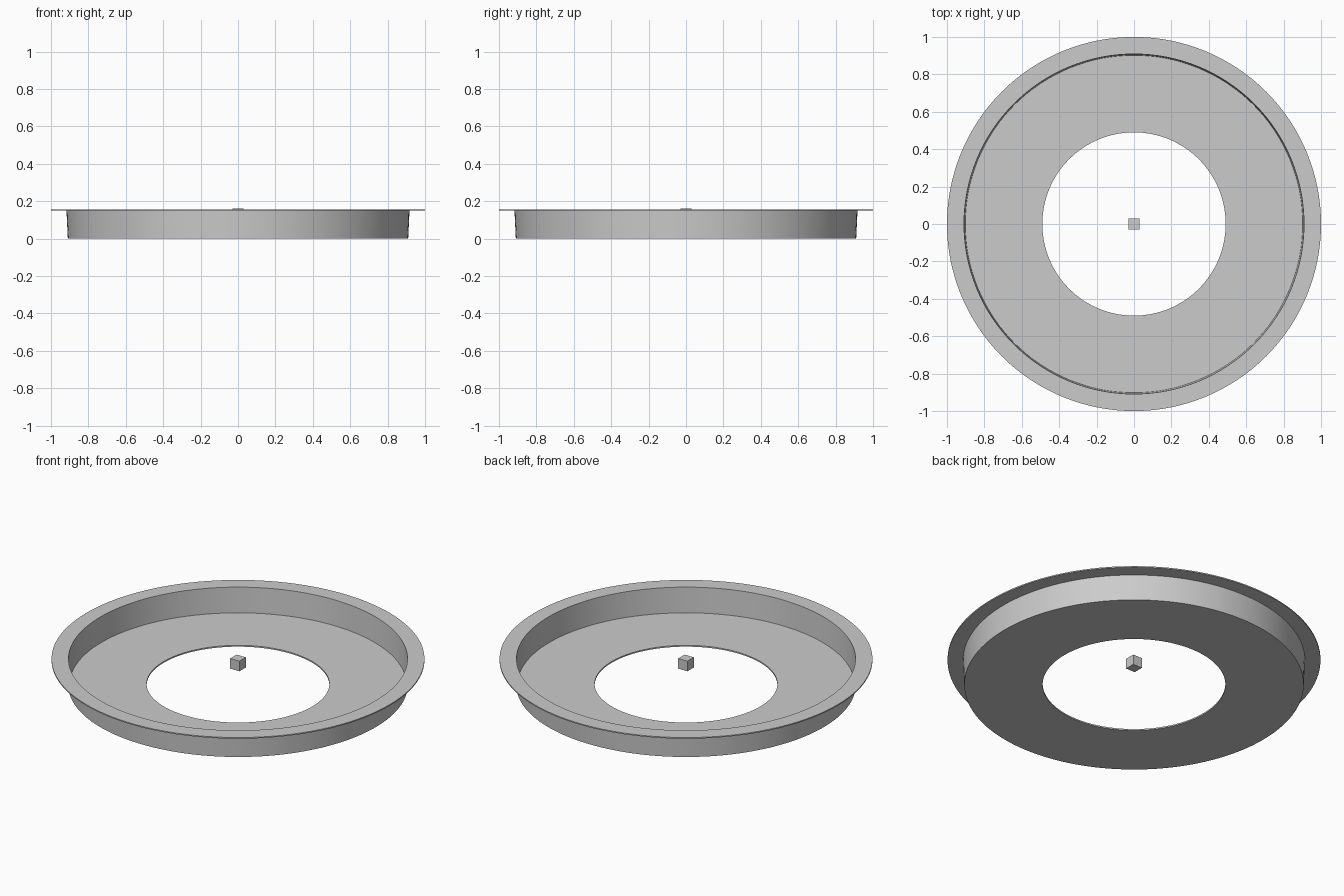
import bpy, bmesh, math

if "Cube" in bpy.data.objects:
    bpy.data.objects.remove(bpy.data.objects["Cube"])

SEGMENTS = 128


def lathe(name, profile):
    """Revolve a closed (radius, z) profile around the z axis."""
    bm = bmesh.new()
    rings = []
    for i in range(SEGMENTS):
        a = 2 * math.pi * i / SEGMENTS
        rings.append([bm.verts.new((r * math.cos(a), r * math.sin(a), z)) for r, z in profile])
    n = len(profile)
    for i in range(SEGMENTS):
        a, b = rings[i], rings[(i + 1) % SEGMENTS]
        for j in range(n):
            k = (j + 1) % n
            bm.faces.new((a[j], b[j], b[k], a[k]))
    bmesh.ops.recalc_face_normals(bm, faces=bm.faces)
    mesh = bpy.data.meshes.new(name)
    bm.to_mesh(mesh)
    bm.free()
    obj = bpy.data.objects.new(name, mesh)
    bpy.context.collection.objects.link(obj)
    bpy.ops.object.select_all(action='DESELECT')
    obj.select_set(True)
    bpy.context.view_layer.objects.active = obj
    bpy.ops.object.shade_smooth_by_angle(angle=math.radians(30))
    return obj


# Trim ring: flat floor with a central hole, slightly flared wall, thin outer flange
lathe("trim_ring", [
    (0.49, 0.0), (0.91, 0.0), (0.917, 0.15), (1.0, 0.15),
    (1.0, 0.157), (0.909, 0.157), (0.902, 0.008), (0.49, 0.008),
])

# Small cube floating at the centre
bpy.ops.mesh.primitive_cube_add(size=0.06, location=(0, 0, 0.132))
bpy.context.object.name = "centre_cube"
